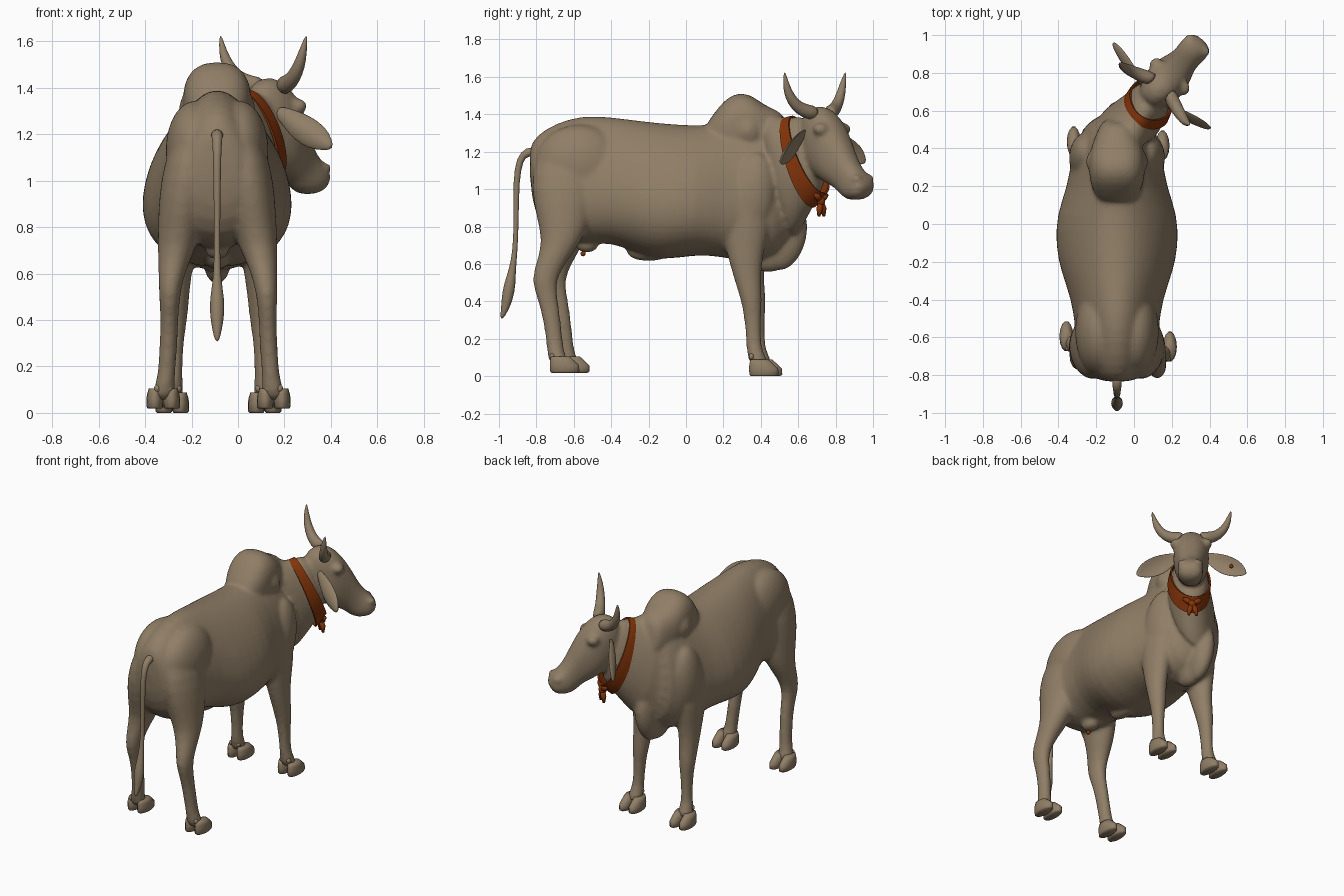
import bpy, bmesh, math
from mathutils import Vector, Matrix

CX = -0.09                                   # centre line of the trunk
X = Vector((1, 0, 0))
LAT = Vector((0.75, -0.66, 0)).normalized()  # sideways axis of the turned head
FWD = Vector((0.66, 0.75, 0)).normalized()
NLAT = Vector((0.84, -0.54, 0)).normalized()  # sideways axis of the neck


def material(name, rgb):
    m = bpy.data.materials.new(name)
    m.diffuse_color = (*rgb, 1)
    return m


HIDE = material("hide_brown", (0.28, 0.21, 0.135))
CLOTH = material("collar_orange", (0.23, 0.035, 0.003))


def head(f, s, z):
    return Vector((0.11, 0.69, 0)) + FWD * f + LAT * s + Vector((0, 0, z))


def ring(top, bottom, w, lat=X, egg=0.0, n=24, sq=1.0):
    """Oval between two points; egg widens it low down, sq < 1 makes it boxier."""
    top, bottom = Vector(top), Vector(bottom)
    c, up = (top + bottom) / 2, (top - bottom) / 2
    out = []
    for i in range(n):
        a = 2 * math.pi * i / n
        u, v = (math.copysign(abs(t) ** sq, t) for t in (math.cos(a), math.sin(a)))
        out.append(c + up * v + lat * (w * u * (1 - egg * v)))
    return out


def loft(bm, rings, caps=True):
    rows = [[bm.verts.new(p) for p in r] for r in rings]
    n = len(rows[0])
    for a, b in zip(rows, rows[1:]):
        for i in range(n):
            bm.faces.new((a[i], a[(i + 1) % n], b[(i + 1) % n], b[i]))
    if caps:
        bm.faces.new(rows[0][::-1])
        bm.faces.new(rows[-1])


def tube(bm, pts, side, n=12):
    """Round tube along (point, radius) pairs lying in a plane normal to side."""
    rings = []
    for i, (p, r) in enumerate(pts):
        t = (pts[min(i + 1, len(pts) - 1)][0] - pts[max(i - 1, 0)][0]).normalized()
        up = t.cross(side).normalized() * r
        rings.append(ring(p + up, p - up, r, side, n=n))
    loft(bm, rings)


def blob(bm, pos, size, rot=0.0):
    m = Matrix.Translation(pos) @ Matrix.Rotation(rot, 4, 'X') @ Matrix.Diagonal((*size, 1))
    bmesh.ops.create_uvsphere(bm, u_segments=24, v_segments=16, radius=1, matrix=m)


def finish(bm, name, mat, subsurf=0, smooth=True):
    bmesh.ops.recalc_face_normals(bm, faces=bm.faces)
    me = bpy.data.meshes.new(name)
    bm.to_mesh(me)
    bm.free()
    me.materials.append(mat)
    if smooth:
        me.shade_smooth()
    ob = bpy.data.objects.new(name, me)
    bpy.context.collection.objects.link(ob)
    if subsurf:
        md = ob.modifiers.new("round", 'SUBSURF')
        md.levels = md.render_levels = subsurf
    return ob


# Trunk: top y,z, bottom y,z, half width
body = bmesh.new()
trunk = [(-.845, 1.22, -.83, .97, .08), (-.80, 1.29, -.79, .82, .16), (-.70, 1.355, -.70, .72, .205),
         (-.55, 1.40, -.55, .70, .215), (-.40, 1.388, -.40, .715, .235), (-.25, 1.368, -.25, .65, .29),
         (-.10, 1.352, -.13, .612, .317), (.05, 1.342, .05, .648, .314), (.20, 1.35, .20, .635, .255),
         (.33, 1.37, .33, .60, .24), (.45, 1.39, .48, .62, .20), (.52, 1.35, .62, .78, .12)]
loft(body, [ring((CX, a, b), (CX, c, d), w, egg=.26, sq=.95) for a, b, c, d, w in trunk])

# Neck, turning towards the head
NECK = [((-.08, .36, 1.40), (-.08, .55, .66), .19, X),
        ((-.03, .46, 1.405), (0, .62, .80), .16, Vector((.95, -.3, 0))),
        ((.03, .555, 1.37), (.115, .695, .95), .115, NLAT),
        ((.09, .66, 1.42), (.14, .74, 1.06), .10, LAT)]
loft(body, [ring(*r, egg=.1) for r in NECK])

# Head: forward and height of top, then of bottom, half width
skull = [(-.09, 1.38, -.06, 1.14, .06), (0, 1.455, .02, 1.07, .10), (.09, 1.44, .08, 1.04, .115),
         (.165, 1.365, .12, 1.02, .108), (.23, 1.26, .17, 1.0, .085), (.285, 1.145, .21, .96, .072),
         (.33, 1.10, .25, .94, .08), (.375, 1.06, .31, .94, .08), (.39, 1.01, .36, .955, .055)]
loft(body, [ring(head(a, 0, b), head(c, 0, d), w, LAT, sq=.85) for a, b, c, d, w in skull])
for s in (-1, 1):
    blob(body, head(.12, s * .093, 1.32), (.04, .04, .035))        # eye ridge
    blob(body, head(.34, s * .05, 1.055), (.03, .03, .025))        # nostril

# Hump rising from the shoulders: y, top height, half width
hump = [(.09, 1.33, .09), (.15, 1.405, .125), (.21, 1.485, .145), (.28, 1.52, .15), (.35, 1.505, .145),
        (.41, 1.455, .13), (.48, 1.425, .10), (.54, 1.39, .07)]
loft(body, [ring((CX, y, z), (CX, y + .04, 1.16), w, sq=.8) for y, z, w in hump])

# Brisket fold, shoulders, hips and sheath
blob(body, (CX, .53, .75), (.07, .115, .19), -.25)
blob(body, (CX, .44, .66), (.06, .12, .105))
blob(body, (CX, -.20, .665), (.05, .12, .05))
blob(body, (CX, -.53, .70), (.05, .06, .04))
for s in (-1, 1):
    blob(body, (CX + s * .165, .35, .96), (.09, .13, .24), -.15)
    blob(body, (CX + s * .095, -.57, 1.13), (.128, .24, .215))
    blob(body, (CX + s * .09, .33, 1.31), (.075, .075, .09), .3)

# Legs: height, centre y, half depth, sideways offset, half width
hind = [(1.27, -.63, .11, .07, .06), (1.16, -.64, .17, .11, .095), (1.0, -.645, .185, .135, .11),
        (.85, -.65, .15, .15, .105), (.72, -.662, .105, .172, .085), (.61, -.72, .08, .195, .058),
        (.51, -.765, .066, .205, .046), (.41, -.738, .053, .205, .038), (.27, -.712, .046, .21, .039),
        (.15, -.70, .044, .22, .037), (.10, -.69, .05, .228, .048), (.05, -.67, .05, .232, .05)]
fore = [(1.10, .30, .11, .13, .08), (.95, .31, .145, .15, .1), (.80, .32, .135, .165, .085),
        (.65, .315, .096, .17, .068), (.52, .328, .072, .175, .056), (.41, .35, .058, .178, .052),
        (.33, .355, .047, .18, .039), (.22, .36, .040, .183, .034), (.14, .365, .042, .187, .037),
        (.10, .38, .05, .19, .046), (.05, .395, .05, .193, .047)]
hooves = bmesh.new()
for side in (-1, 1):
    for leg, step in ((hind, .055), (fore, .02)):
        rings = []
        for z, y, d, off, w in leg:
            low = min(1, max(0, (.85 - z) / .4))
            if side < 0:                      # the left legs stand a little further forward
                y += step * low
            x = CX + side * (off + (.012 * low if side > 0 else 0))
            rings.append(ring((x, y + d, z), (x, y - d, z), w))
        loft(body, rings)
        # Cloven hoof: two claws per foot, and dew claws behind
        z0 = .018 if leg is hind else 0
        for c in (-1, 1):
            claw = [(z0, .02, .07, .030), (z0 + .008, .022, .08, .036), (z0 + .04, .02, .08, .037),
                    (z0 + .065, .008, .066, .033), (z0 + .088, -.002, .05, .026)]
            loft(hooves, [ring((x + c * .036, y + m + h, z), (x + c * .036, y + m - h, z), w, n=14)
                          for z, m, h, w in claw])
            blob(hooves, (x + c * .025, y - .045, .105), (.015, .014, .017))
finish(hooves, "hooves", HIDE)

# Fuse the flesh into one smooth skin
skin = finish(body, "body", HIDE, 1)
rm = skin.modifiers.new("fuse", 'REMESH')
rm.mode = 'VOXEL'
rm.voxel_size = 0.012
rm.use_smooth_shade = True
sm = skin.modifiers.new("relax", 'SMOOTH')
sm.factor, sm.iterations = 0.5, 9

# Tail with tassel
bm = bmesh.new()
path = [(-.79, 1.19, .03), (-.85, 1.205, .026), (-.89, 1.16, .02), (-.908, 1.05, .017), (-.908, .85, .014),
        (-.912, .68, .013), (-.928, .57, .018), (-.942, .49, .033), (-.955, .42, .032),
        (-.968, .36, .022), (-.987, .305, .008)]
tube(bm, [(Vector((CX, y, z)), r) for y, z, r in path], X)
finish(bm, "tail", HIDE, 1)

# Horns and ears on both sides of the head
horn_bm, ear_bm, tag_bm = bmesh.new(), bmesh.new(), bmesh.new()
for s in (-1, 1):
    horn = [(.05, .05, 1.405, .042), (.03, .11, 1.415, .04), (.01, .165, 1.445, .033), (0, .205, 1.495, .027),
            (-.005, .23, 1.555, .019), (0, .247, 1.628, .004)]
    tube(horn_bm, [(head(f, s * a, z), r) for f, a, z, r in horn], FWD)
    # ear: forward, sideways, height, half breadth
    ear = [(.0, .07, 1.305, .022), (.0, .115, 1.288, .034), (.005, .175, 1.25, .058),
           (.015, .24, 1.212, .064), (.035, .30, 1.175, .05), (.055, .345, 1.14, .01)]
    broad = (LAT * s * .45 + FWD * .38 + Vector((0, 0, .8))).normalized()
    thin = (FWD - broad * FWD.dot(broad)).normalized()
    rings = []
    for f, a, z, w in ear:
        c = head(f, s * a, z)
        r = ring(c + broad * w, c - broad * w, .010, thin, n=16)
        # cup the front of the ear
        rings.append([p + thin * (6 * (p - c).dot(broad) ** 2) for p in r])
    loft(ear_bm, rings)
# small orange spots: ear tag and belly
blob(tag_bm, head(.025, -.25, 1.208) + FWD * .006, (.013, .013, .013))
blob(tag_bm, (CX, -.55, .655), (.012, .014, .014))
finish(horn_bm, "horns", HIDE, 1)
finish(ear_bm, "ears", HIDE, 1)
finish(tag_bm, "orange_spots", CLOTH)

# Flat collar band around the neck, deeper under the throat
bm = bmesh.new()
band = [((.017, .527, 1.375), (.102, .675, .905), .127), ((.03, .55, 1.383), (.12, .71, .942), .124),
        ((.042, .57, 1.388), (.136, .738, .98), .120)]
loft(bm, [ring(t, b, w, NLAT, .1, 64) for t, b, w in band], caps=False)
collar = finish(bm, "collar", CLOTH, smooth=False)
so = collar.modifiers.new("thickness", 'SOLIDIFY')
so.thickness, so.offset = 0.01, 0

# Knot and loose ends under the throat
bm = bmesh.new()
knot = Vector((.13, .722, .935))
blob(bm, knot, (.028, .022, .026))
for s in (-1, 1):
    side = NLAT * s
    tube(bm, [(knot, .014), (knot + side * .018 + Vector((0, .002, -.04)), .018),
              (knot + side * .025 + Vector((0, .002, -.08)), .008)], FWD)
    tube(bm, [(knot, .014), (knot + side * .035 + Vector((0, 0, .025)), .018),
              (knot + side * .058 + Vector((0, 0, .035)), .01)], FWD)
finish(bm, "collar_knot", CLOTH)
